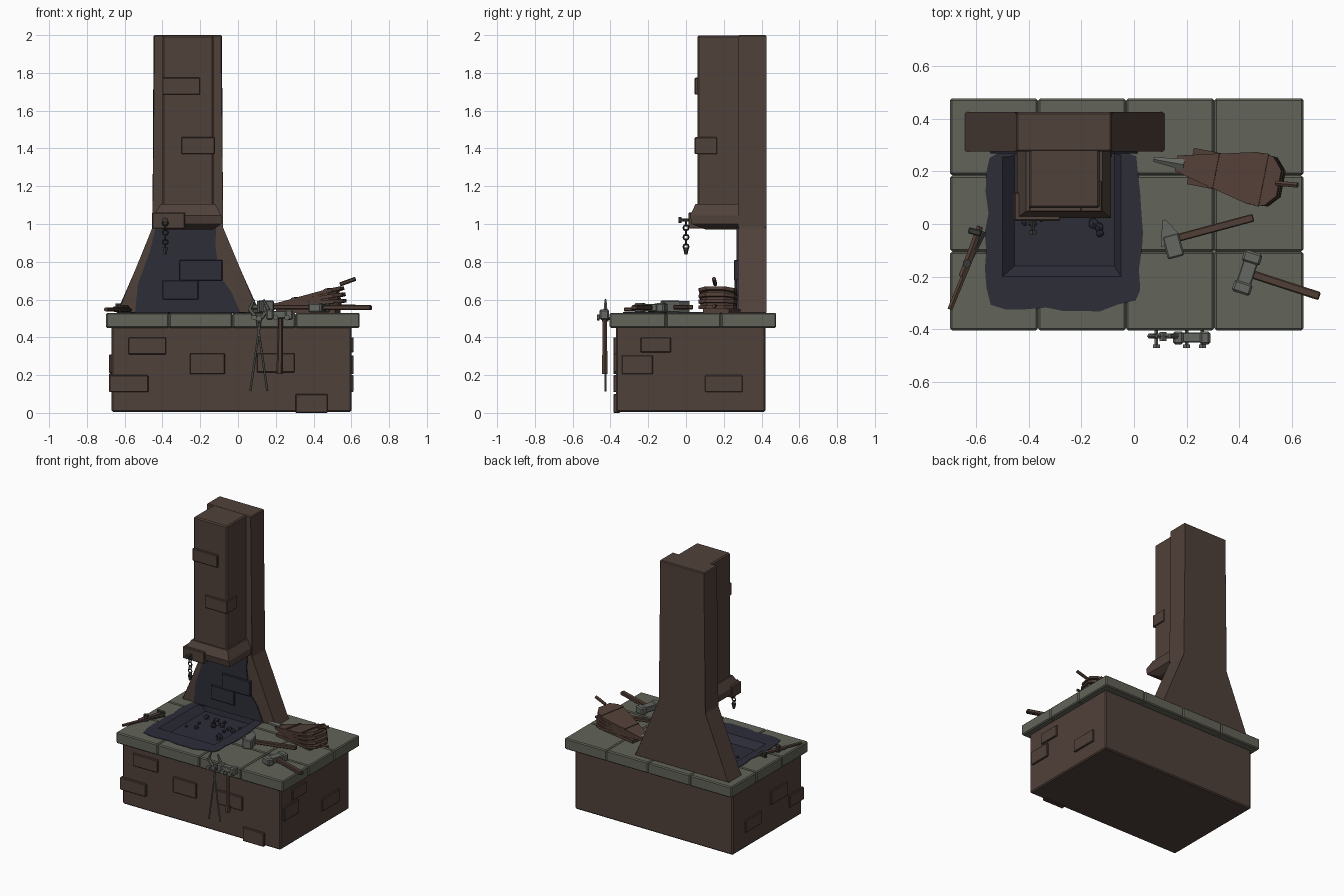
import bpy, bmesh, math, random
from mathutils import Vector, Matrix

if "Cube" in bpy.data.objects:
    bpy.data.objects.remove(bpy.data.objects["Cube"])
random.seed(4)


def material(name, r, g, b):
    m = bpy.data.materials.new(name)
    m.diffuse_color = [((c / 255 + 0.055) / 1.055) ** 2.4 for c in (r, g, b)] + [1]
    m.use_nodes = True
    m.node_tree.nodes["Principled BSDF"].inputs["Base Color"].default_value = m.diffuse_color
    return m


BRICK = material("brown_brick", 80, 65, 58)
STONE = material("grey_stone", 98, 99, 88)
SOOT = material("soot", 45, 45, 57)
WOOD = material("dark_wood", 82, 63, 55)
METAL = material("worn_metal", 100, 103, 97)
IRON = material("dark_iron", 58, 57, 54)


def finish(name, bm, mat, matrix=None, bevel=0):
    if bevel:
        bmesh.ops.bevel(bm, geom=bm.edges[:], offset=bevel, segments=1, affect='EDGES')
    if matrix:
        bm.transform(matrix)
    bmesh.ops.recalc_face_normals(bm, faces=bm.faces[:])
    me = bpy.data.meshes.new(name)
    bm.to_mesh(me)
    bm.free()
    me.materials.append(mat)
    ob = bpy.data.objects.new(name, me)
    bpy.context.collection.objects.link(ob)
    return ob


def box(name, x0, x1, y0, y1, z0, z1, mat, bevel=0, matrix=None):
    bm = bmesh.new()
    bmesh.ops.create_cube(bm, size=1)
    for v in bm.verts:
        v.co = ((x0 + x1) / 2 + v.co.x * (x1 - x0), (y0 + y1) / 2 + v.co.y * (y1 - y0),
                (z0 + z1) / 2 + v.co.z * (z1 - z0))
    return finish(name, bm, mat, matrix, bevel)


def loft(name, rings, mat, bevel=0, matrix=None, cap_start=True):
    bm = bmesh.new()
    vs = [[bm.verts.new(p) for p in ring] for ring in rings]
    n = len(vs[0])
    for a, b in zip(vs, vs[1:]):
        for i in range(n):
            bm.faces.new((a[i], a[(i + 1) % n], b[(i + 1) % n], b[i]))
    if cap_start:
        bm.faces.new(vs[0][::-1])
    bm.faces.new(vs[-1])
    return finish(name, bm, mat, matrix, bevel)


def rod(name, p, q, r, mat, r2=None, sides=6):
    p, q = Vector(p), Vector(q)
    bm = bmesh.new()
    bmesh.ops.create_cone(bm, cap_ends=True, segments=sides, radius1=r, radius2=r2 or r, depth=(q - p).length)
    rot = (q - p).to_track_quat('Z', 'Y').to_matrix().to_4x4()
    return finish(name, bm, mat, Matrix.Translation((p + q) / 2) @ rot)


def place(x, y, z, deg):
    return Matrix.Translation((x, y, z)) @ Matrix.Rotation(math.radians(deg), 4, 'Z')


# Brick base with raised bricks on the front and both sides
box("base", -0.67, 0.60, -0.37, 0.42, 0.005, 0.46, BRICK, 0.008)
for x0, x1, z0, z1 in [(-0.58, -0.38, 0.31, 0.40), (-0.255, -0.07, 0.205, 0.315),
                       (0.10, 0.30, 0.215, 0.315), (0.305, 0.475, 0.0, 0.10)]:
    box("front_brick", x0, x1, -0.385, -0.35, z0, z1, BRICK, 0.004)
box("corner_brick", -0.682, -0.475, -0.385, -0.22, 0.11, 0.20, BRICK, 0.004)
for y0, y1, z0, z1 in [(-0.24, -0.08, 0.32, 0.40), (-0.34, -0.175, 0.205, 0.305), (0.10, 0.30, 0.11, 0.20)]:
    box("right_brick", 0.58, 0.612, y0, y1, z0, z1, BRICK, 0.004)
for y0, y1, z0, z1 in [(-0.20, -0.01, 0.21, 0.31), (0.10, 0.28, 0.12, 0.21)]:
    box("left_brick", -0.682, -0.65, y0, y1, z0, z1, BRICK, 0.004)

# Stone slab: bevelled tiles over a core, cut out for the fire pit
cutter = box("pit_cutter", -0.505, -0.045, -0.205, 0.285, 0.475, 0.7, SOOT)
cutter.hide_render = True
slab = [box("slab_core", -0.69, 0.635, -0.395, 0.47, 0.455, 0.521, STONE)]
xs, ys = (-0.70, -0.365, -0.03, 0.305, 0.645), (-0.405, -0.105, 0.185, 0.478)
for x0, x1 in zip(xs, xs[1:]):
    for y0, y1 in zip(ys, ys[1:]):
        slab.append(box("slab_tile", x0 + .001, x1 - .001, y0 + .001, y1 - .001, 0.45, 0.53, STONE, 0.007))
for ob in slab:
    if min(v.co.x for v in ob.data.vertices) > -0.04:
        continue
    mod = ob.modifiers.new("pit", 'BOOLEAN')
    mod.operation, mod.object, mod.solver = 'DIFFERENCE', cutter, 'EXACT'
    mesh = bpy.data.meshes.new_from_object(ob.evaluated_get(bpy.context.evaluated_depsgraph_get()))
    ob.modifiers.clear()
    ob.data = mesh
    mesh.materials.clear()
    mesh.materials.append(STONE)
bpy.data.objects.remove(cutter)


# Sooty pit with an uneven stain around its rim
def rect(x0, x1, y0, y1, z, n=8):
    c = [Vector(p) for p in ((x0, y0, z), (x1, y0, z), (x1, y1, z), (x0, y1, z))]
    return [c[k].lerp(c[(k + 1) % 4], i / n) for k in range(4) for i in range(n)]


stain = []
for p in rect(-0.565, 0.025, -0.325, 0.275, 0.534):
    cx, cy = p.x + 0.27, p.y + 0.025
    k = 1 - 0.09 * (abs(cx) / 0.295 * abs(cy) / 0.3) ** 4
    stain.append(Vector((-0.27 + cx * k + random.uniform(-.012, .012),
                         min(0.275, -0.025 + cy * k + random.uniform(-.012, .012)), 0.534)))
loft("fire_pit", [[p - Vector((0, 0, .005)) for p in stain], stain, rect(-0.50, -0.05, -0.20, 0.28, 0.534),
                  rect(-0.455, -0.075, -0.16, 0.275, 0.488)], SOOT, cap_start=False)
for i in range(18):
    bm = bmesh.new()
    bmesh.ops.create_icosphere(bm, subdivisions=1, radius=random.uniform(0.009, 0.023))
    for v in bm.verts:
        v.co *= random.uniform(0.8, 1.15)
    finish("coal", bm, SOOT, place(random.uniform(-0.43, -0.1), random.uniform(-0.14, 0.2), 0.494, i * 40))

# Flared back wall and chimney
back = [(-0.645, 0.525), (0.118, 0.525), (-0.085, 0.98), (-0.085, 2.0), (-0.447, 2.0), (-0.447, 0.98)]
loft("chimney_back", [[(x, y, z) for x, z in back] for y in (0.275, 0.425)], BRICK, 0.006)
box("chimney_front", -0.40, -0.13, 0.06, 0.30, 1.02, 1.999, BRICK, 0.008)
box("chimney_brick", -0.40, -0.20, 0.046, 0.08, 1.685, 1.775, BRICK, 0.004)
box("chimney_corner_brick", -0.30, -0.122, 0.046, 0.165, 1.37, 1.46, BRICK, 0.004)

# Soot stain and loose bricks on the back wall
soot = [(-.545, .53), (-.53, .68), (-.465, .86), (-.435, .985), (-.115, .985), (-.12, .89), (-.10, .73),
        (-.035, .64), (.013, .53)]
loft("wall_soot", [[(x, y, z) for x, z in soot] for y in (0.268, 0.277)], SOOT)
box("sooty_brick_upper", -0.31, -0.083, 0.254, 0.28, 0.70, 0.81, SOOT, 0.004)
box("sooty_brick_lower", -0.40, -0.21, 0.256, 0.28, 0.60, 0.702, SOOT, 0.004)

# Hood lip at the foot of the chimney
hood = [(-0.40, -0.13, 0.10, 0.972), (-0.445, -0.088, 0.03, 1.0), (-0.445, -0.088, 0.022, 1.045),
        (-0.41, -0.12, 0.05, 1.105)]
loft("hood", [[(a, y, z), (b, y, z), (b, 0.29, z), (a, 0.29, z)] for a, b, y, z in hood], BRICK)
box("hood_brick", -0.456, -0.28, 0.012, 0.12, 0.975, 1.06, BRICK, 0.005)

# Hanging chain and hook
rod("chain_pin", (-0.385, -0.035, 1.02), (-0.385, 0.03, 1.02), 0.008, IRON)
rod("chain_pin_head", (-0.385, -0.04, 1.02), (-0.385, -0.025, 1.02), 0.016, IRON)
for i in range(6):
    bpy.ops.mesh.primitive_torus_add(location=(-0.385, 0.0, 1.005 - 0.025 * i), major_segments=8, minor_segments=4,
                                     major_radius=0.014, minor_radius=0.005,
                                     rotation=(math.pi / 2, 0, math.pi / 2 * (i % 2)))
    bpy.context.object.name = "chain_link"
    bpy.context.object.data.materials.append(IRON)
rod("chain_hook", (-0.385, 0, 0.875), (-0.385, 0, 0.838), 0.016, IRON, 0.008)

# Bellows: teardrop leaves fanned out from the nozzle
leaf = [(0, -.03), (.30, -.1), (.37, -.095), (.41, -.05), (.41, .05), (.37, .095), (.30, .1), (0, .03)]
pose = place(0.165, 0.23, 0.55, -11)
for i in range(7):
    s = 0.93 if i % 2 else 1
    tilt = pose @ Matrix.Rotation(math.radians(-2.4 * i), 4, 'Y')
    loft("bellows_leaf", [[(x * s, y * s, z) for x, y in leaf] for z in (0, 0.019)], WOOD, 0, tilt)
for x, w in ((0.14, 0.066), (0.33, 0.102)):
    box("bellows_strap", x, x + 0.02, -w, w, 0.012, 0.024, WOOD, 0, tilt)
box("bellows_foot", 0.05, 0.37, -0.07, 0.07, -0.021, 0.0, WOOD, 0, pose)
rod("bellows_nozzle", (0.075, 0.246, 0.56), (0.19, 0.225, 0.565), 0.011, METAL, 0.024)
rod("bellows_handle", (0.54, 0.155, 0.68), (0.622, 0.148, 0.71), 0.011, WOOD)
rod("bellows_lower_handle", (0.54, 0.155, 0.565), (0.622, 0.148, 0.565), 0.01, WOOD)


# Hammers: head along local y, handle along local x
def hammer(name, m):
    box(name + "_handle", -0.02, 0.29, -0.016, 0.016, -0.013, 0.013, WOOD, 0.005, m)
    box(name + "_neck", -0.028, 0.028, -0.05, 0.05, -0.02, 0.02, METAL, 0.004, m)
    for s in (-1, 1):
        box(name + "_face", -0.036, 0.036, s * 0.06 - 0.023, s * 0.06 + 0.023, -0.026, 0.026, METAL, 0.008, m)


hammer("sledge", place(0.43, -0.185, 0.557, -18))
m = place(0.14, -0.06, 0.56, 15)
box("wedge_hammer_handle", 0.0, 0.325, -0.015, 0.015, -0.012, 0.012, WOOD, 0.004, m)
box("wedge_hammer_head", -0.03, 0.035, -0.07, 0.02, -0.03, 0.035, METAL, 0.006, m)
loft("wedge_hammer_peen", [[(-.045, -.02, z), (.035, .015, z), (0, .08, z), (-.012, .08, z)]
                           for z in (-.028, .033)], METAL, 0, m)

# Tongs lying on the left of the slab
rod("tongs_grip", (-0.655, -0.20, 0.55), (-0.585, -0.01, 0.555), 0.014, WOOD)
rod("tongs_arm", (-0.70, -0.325, 0.548), (-0.62, -0.13, 0.548), 0.011, WOOD)
rod("tongs_jaw", (-0.655, -0.20, 0.545), (-0.57, -0.03, 0.545), 0.011, IRON)
rod("tongs_pivot", (-0.635, -0.15, 0.535), (-0.635, -0.15, 0.58), 0.017, IRON)
box("tongs_cuff", -0.025, 0.025, -0.012, 0.012, -0.015, 0.02, IRON, 0.004, place(-0.605, -0.03, 0.55, -15))

# Pegs along the front edge of the slab
for x in (0.085, 0.20, 0.26):
    rod("peg", (x, -0.40, 0.50), (x, -0.465, 0.505), 0.008, METAL)
    rod("peg_head", (x, -0.458, 0.505), (x, -0.472, 0.505), 0.015, METAL)

# Hammer and tongs hanging from the pegs
rod("hung_hammer_handle", (0.225, -0.43, 0.53), (0.22, -0.43, 0.205), 0.012, WOOD, 0.017)
box("hung_hammer_neck", 0.17, 0.27, -0.45, -0.412, 0.50, 0.54, METAL, 0.004)
for x in (0.148, 0.25):
    box("hung_hammer_face", x, x + 0.04, -0.458, -0.408, 0.492, 0.548, METAL, 0.008)
for s in (-1, 1):
    rod("hung_tongs_arm", (0.11 - s * 0.01, -0.426, 0.50), (0.11 + s * 0.045, -0.426, 0.115), 0.006, METAL)
    rod("hung_tongs_jaw", (0.11 - s * 0.01, -0.426, 0.50), (0.11 - s * 0.05, -0.426, 0.55), 0.011, METAL)
    rod("hung_tongs_tip", (0.11 - s * 0.05, -0.426, 0.545), (0.11 - s * 0.025, -0.426, 0.60), 0.011, METAL, 0.006)
rod("hung_tongs_pivot", (0.11, -0.41, 0.50), (0.11, -0.445, 0.50), 0.016, METAL)
